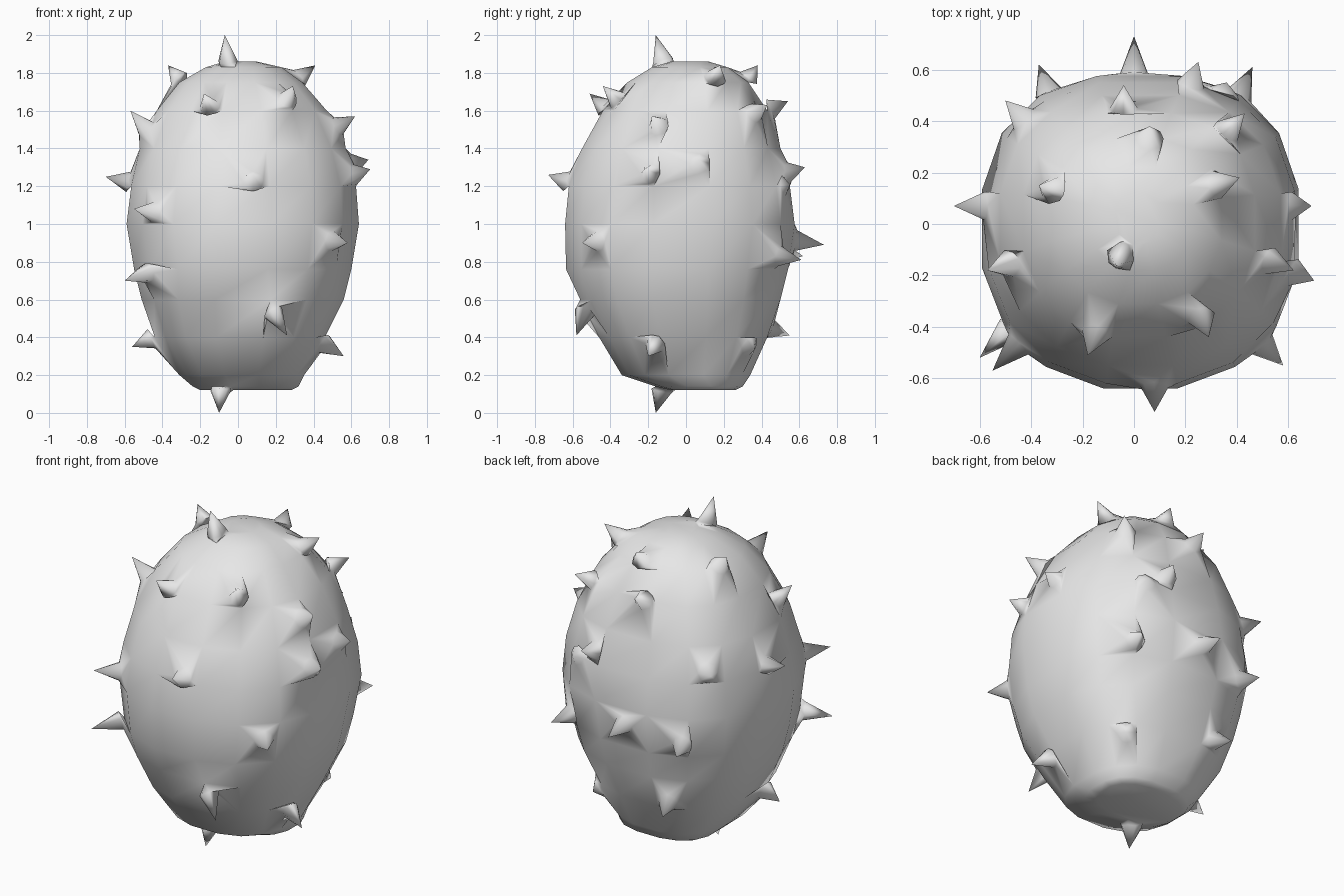
import bpy
import bmesh
import math
from mathutils import Vector
from mathutils.bvhtree import BVHTree

default_cube = bpy.data.objects.get("Cube")
if default_cube:
    bpy.data.objects.remove(default_cube, do_unlink=True)

# One plain grey for the whole model
GREY = (0.8, 0.8, 0.8, 1.0)
grey = bpy.data.materials.new("plain_grey")
grey.use_nodes = True
grey.diffuse_color = GREY
grey.node_tree.nodes["Principled BSDF"].inputs["Base Color"].default_value = GREY


def bridge(bm, lower, upper):
    """Join two rings of equal length with quads."""
    count = len(lower)
    for i in range(count):
        j = (i + 1) % count
        bm.faces.new((lower[i], lower[j], upper[j], upper[i]))


def soft_power(value, squareness):
    return math.copysign(abs(value) ** (2 / squareness), value)


def body_ring(bm, height, left, right, front, back, sides=16):
    """Rounded-square ring, flat towards each axis, filling the extents."""
    ring = []
    for i in range(sides):
        turn = math.tau * (i + 0.5) / sides
        # the back corners are fuller than the upper front ones
        squareness = 2.2 if turn > math.pi and height > 0.7 else 2.5
        reach = 2 * soft_power(math.cos(math.pi / sides), squareness)
        across = soft_power(math.cos(turn), squareness) / reach
        along = soft_power(math.sin(turn), squareness) / reach
        x = (left + right) / 2 + across * (right - left)
        y = (front + back) / 2 + along * (back - front)
        ring.append(bm.verts.new((x, y, height)))
    return ring


# Body: lopsided egg, each row is height, x extents, y extents
BODY_ROWS = [
    (.12, -.2, .28, -.08, .26),
    (.14, -.24, .32, -.16, .3),
    (.2, -.31, .35, -.34, .34),
    (.4, -.44, .46, -.46, .43),
    (.6, -.51, .56, -.56, .5),
    (.76, -.55, .6, -.635, .54),
    (1, -.59, .64, -.64, .575),
    (1.2, -.565, .625, -.62, .55),
    (1.4, -.52, .57, -.55, .5),
    (1.6, -.43, .47, -.44, .43),
    (1.75, -.31, .34, -.31, .33),
    (1.83, -.17, .23, -.18, .22),
    (1.86, -.07, .1, -.08, .12),
]
bm = bmesh.new()
rings = [body_ring(bm, *row) for row in BODY_ROWS]
for lower, upper in zip(rings, rings[1:]):
    bridge(bm, lower, upper)
bm.faces.new(rings[0][::-1])
bm.faces.new(rings[-1])
bm.normal_update()
bm.faces.ensure_lookup_table()
surface = BVHTree.FromBMesh(bm)
panels = list(bm.faces)
used_panels = set()

# Spike tips, grouped by where they grow
CROWN_TIPS = [
    (-.07, -.16, 2), (-.37, .15, 1.84), (.06, .38, 1.84), (.29, -.44, 1.73),
    (-.18, -.51, 1.69), (-.04, .54, 1.65), (.43, .43, 1.63),
    (.62, -.18, 1.57),
]
MIDDLE_TIPS = [
    (.69, .07, 1.34), (.7, -.22, 1.29), (-.7, .07, 1.25), (.08, -.73, 1.26),
    (-.5, .48, 1.29), (.25, .63, 1.3), (.36, .55, 1.21), (-.55, -.57, 1.08),
    (.58, -.55, .9), (0, .73, .89), (.46, .61, .81), (-.37, .62, .83),
    (-.6, -.52, .7),
]
BASE_TIPS = [
    (-.56, -.08, .35), (.56, -.2, .3), (.36, .36, .33),
    (-.23, .55, .41), (-.1, -.16, 0),
]
# Leaning spikes: tip, then how far the root is moved
LEANING = [
    ((.41, .18, 1.84), (-.04, -.01, .01)),
    ((.26, -.58, .41), (-.06, -.02, .1)),
    ((-.57, -.18, 1.6), (.02, 0, -.07)),
]


def add_spike(tip, shift=(0, 0, 0)):
    """Pull a thorn out of the nearest free body panel."""
    tip = Vector(tip)
    foot = surface.find_nearest(tip + Vector(shift))[0]
    hits = surface.find_nearest_range(foot, 0.4)
    free = [hit for hit in hits if hit[2] not in used_panels]
    index = min(free, key=lambda hit: hit[3])[2]
    used_panels.add(index)
    panel = panels[index]
    corners = list(panel.verts)
    middle = panel.calc_center_median()
    axis = (tip - foot).normalized()
    collar_center = foot + axis * 0.02

    def collar_vert(target):
        spoke = target - middle
        spoke -= axis * spoke.dot(axis)
        return bm.verts.new(collar_center + spoke.normalized() * 0.055)

    # collar has one point per panel corner and one per panel edge
    at_corner, at_edge = [], []
    for i, corner in enumerate(corners):
        following = corners[(i + 1) % len(corners)]
        at_corner.append(collar_vert(corner.co))
        at_edge.append(collar_vert((corner.co + following.co) / 2))
    point = bm.verts.new(tip)
    bm.faces.remove(panel)
    for i, corner in enumerate(corners):
        j = (i + 1) % len(corners)
        # web between panel rim and collar
        bm.faces.new((corner, at_edge[i], at_corner[i]))
        bm.faces.new((corner, corners[j], at_edge[i]))
        bm.faces.new((corners[j], at_corner[j], at_edge[i]))
        # thorn sides
        bm.faces.new((at_corner[i], at_edge[i], point))
        bm.faces.new((at_edge[i], at_corner[j], point))


for tip in CROWN_TIPS + MIDDLE_TIPS + BASE_TIPS:
    add_spike(tip)
for tip, shift in LEANING:
    add_spike(tip, shift)

# Finish the single spiky shell
bm.normal_update()
mesh = bpy.data.meshes.new("spiky_body")
bm.to_mesh(mesh)
bm.free()
mesh.materials.append(grey)
spiky_body = bpy.data.objects.new("spiky_body", mesh)
bpy.context.collection.objects.link(spiky_body)
bpy.ops.object.select_all(action="DESELECT")
spiky_body.select_set(True)
bpy.context.view_layer.objects.active = spiky_body
bpy.ops.object.shade_smooth_by_angle(angle=math.radians(80))
